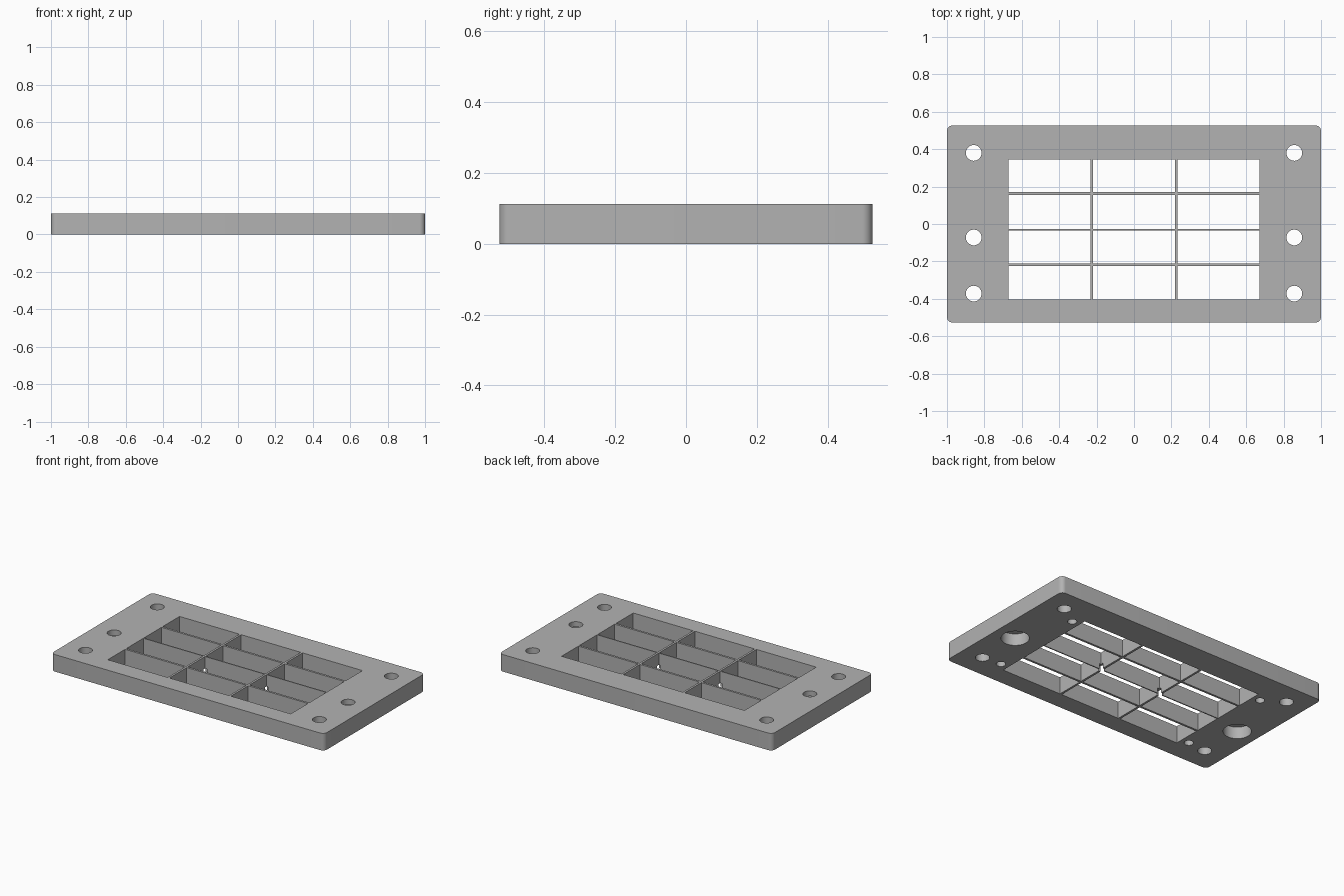
import bpy, bmesh, math

if "Cube" in bpy.data.objects:
    bpy.data.objects.remove(bpy.data.objects["Cube"], do_unlink=True)

HEIGHT = 0.113
GRID_Y = -0.03           # centre of the window
WINDOW = (1.34, 0.75)    # window size

grey = bpy.data.materials.new("plain grey")
grey.use_nodes = True
colour = (0.45, 0.45, 0.45, 1)
grey.diffuse_color = colour
grey.node_tree.nodes["Principled BSDF"].inputs["Base Color"].default_value = colour


def finish(name, bm):
    mesh = bpy.data.meshes.new(name)
    bm.to_mesh(mesh)
    bm.free()
    obj = bpy.data.objects.new(name, mesh)
    bpy.context.collection.objects.link(obj)
    mesh.materials.append(grey)
    return obj


def box(name, x, y, size_x, size_y, z0=0, z1=HEIGHT, corner=0):
    bm = bmesh.new()
    bmesh.ops.create_cube(bm, size=1)
    for v in bm.verts:
        v.co = (x + v.co.x * size_x, y + v.co.y * size_y, z0 + (v.co.z + 0.5) * (z1 - z0))
    if corner:
        upright = [e for e in bm.edges if abs(e.verts[0].co.z - e.verts[1].co.z) > 0.01]
        bmesh.ops.bevel(bm, geom=upright, offset=corner, segments=8, profile=0.5, affect='EDGES')
    return finish(name, bm)


def drill(name, x, y, radius, top):
    bm = bmesh.new()
    bmesh.ops.create_cone(bm, cap_ends=True, segments=48, radius1=radius, radius2=radius, depth=top + 0.05)
    bmesh.ops.translate(bm, verts=bm.verts, vec=(x, y, (top - 0.05) / 2))
    return finish(name, bm)


def cut(target, cutter):
    mod = target.modifiers.new("cut", 'BOOLEAN')
    mod.operation = 'DIFFERENCE'
    mod.solver = 'EXACT'
    mod.object = cutter
    bpy.context.view_layer.objects.active = target
    bpy.ops.object.modifier_apply(modifier=mod.name)
    bpy.data.objects.remove(cutter, do_unlink=True)


# Frame plate with rounded corners and a rectangular window
frame = box("frame_plate", 0, 0, 2, 1.054, corner=0.03)
cut(frame, box("window_cutter", 0, GRID_Y, *WINDOW, -0.1, 0.3))

for side in (-1, 1):
    # Through holes
    for y in (0.38, -0.072, -0.372):
        cut(frame, drill("screw_hole", side * 0.857, y, 0.042, 0.2))
    # Wide recess under the middle hole
    cut(frame, drill("recess", side * 0.857, -0.072, 0.084, 0.078))
    # Blind pilot holes under the window corners
    for y in (0.295, -0.36):
        cut(frame, drill("pilot_hole", side * 0.725, y, 0.028, 0.084))

# Divider ribs, with the middle one thinner
ribs = [box("cross_rib", side * 0.225, GRID_Y, 0.014, WINDOW[1]) for side in (-1, 1)]
for offset, thick in ((-0.188, 0.014), (0, 0.007), (0.193, 0.014)):
    ribs.append(box("long_rib", 0, GRID_Y + offset, WINDOW[0], thick))

# Small notches under the middle crossings
for rib in (ribs[0], ribs[1], ribs[3]):
    for side in (-1, 1):
        cut(rib, box("notch_cutter", side * 0.225, GRID_Y, 0.04, 0.04, -0.05, 0.035))

# Smooth round walls, keep edges sharp
bpy.ops.object.select_all(action='DESELECT')
frame.select_set(True)
bpy.context.view_layer.objects.active = frame
bpy.ops.object.shade_smooth_by_angle(angle=math.radians(30))
